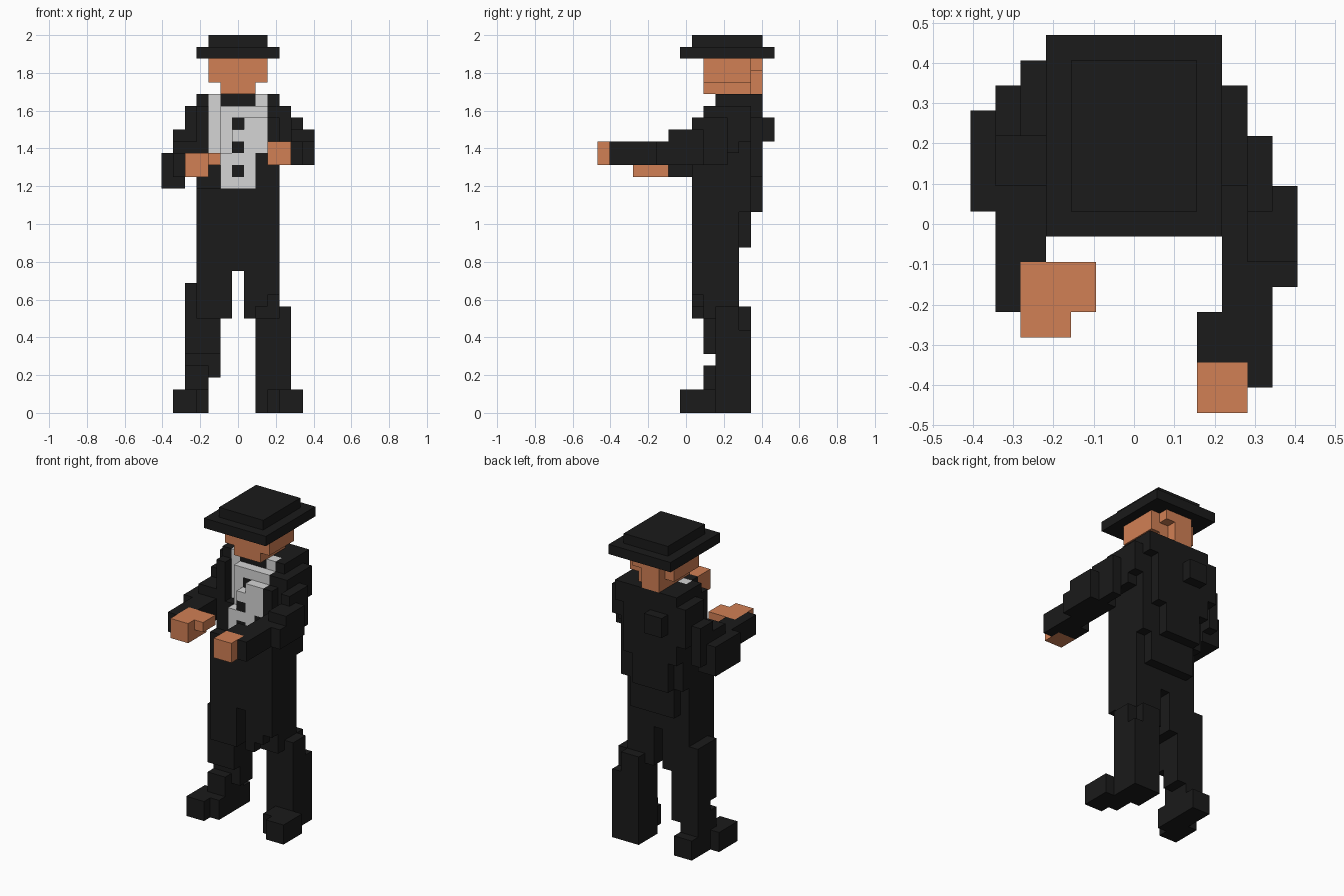
import bpy, bmesh, math
from mathutils import Vector
from itertools import product

if "Cube" in bpy.data.objects:
    bpy.data.objects.remove(bpy.data.objects["Cube"])

U = 1 / 16                      # edge of one block
ORIGIN = Vector((6.5, 7.5, 0))  # grid centre on the ground
grid = {}                       # block position -> part name


def material(name, rgb):
    m = bpy.data.materials.new(name)
    m.diffuse_color = (*rgb, 1)
    m.use_nodes = True
    m.node_tree.nodes["Principled BSDF"].inputs["Base Color"].default_value = m.diffuse_color
    return m


BLACK = material("black cloth", (0.0105, 0.0105, 0.0105))
SKIN = material("skin", (0.64, 0.215, 0.09))
GREY = material("light grey cloth", (0.66, 0.66, 0.66))


def block(part, x, y, z):
    """Fill a cuboid of blocks, each range given as (start, end)."""
    for cell in product(range(*x), range(*y), range(*z)):
        grid[cell] = part


def carve(x, y, z):
    """Remove a cuboid of blocks."""
    for cell in product(range(*x), range(*y), range(*z)):
        grid.pop(cell, None)


def mirror(x):
    """Reflect a range across the body."""
    return 13 - x[1], 13 - x[0]


# Coat: chest steps back toward the neck, tails narrow downward
WIDE = (3, 10)
for step in range(3):
    block("coat", WIDE, (8 + step, 14), (20, 25 + step))
block("coat", WIDE, (8, 13), (17, 20))
block("coat", (4, 8), (13, 14), (17, 20))
block("coat", (4, 9), (12, 13), (14, 17))
block("coat", (4, 6), (14, 15), (23, 25))

# The chest is turned, so one side sits further back
carve((3, 5), (8, 9), (19, 27))
carve((4, 5), (9, 10), (22, 27))
carve((5, 6), (8, 9), (22, 27))
carve((6, 7), (8, 9), (24, 27))
carve((9, 10), (13, 14), (20, 25))

# Shirt front and buttons: the exposed chest blocks near the middle
for x, y, z in list(grid):
    off = abs(x - 6)
    exposed = (x, y - 1, z) not in grid and y < 11
    collar_gap = z == 26 and off < 2
    if exposed and not collar_gap and ((off < 2 and z >= 19) or (off == 2 and z >= 22)):
        is_button = off == 0 and z in (20, 22, 24)
        grid[x, y, z] = "buttons" if is_button else "shirt_front"

# Trousers with a split between the thighs
THIGH = (3, 6)
block("trousers", WIDE, (8, 12), (12, 17))
for x in (THIGH, mirror(THIGH)):
    block("trousers", x, (8, 12), (8, 12))
carve((9, 10), (8, 9), (8, 10))
carve((8, 9), (8, 9), (8, 9))

# Lower legs, one bent slightly forward
block("right_leg", (2, 3), (9, 12), (6, 11))
block("right_leg", (2, 5), (9, 12), (5, 9))
block("right_leg", (2, 5), (10, 12), (3, 5))
block("right_leg", (2, 4), (9, 12), (2, 4))
block("left_leg", (8, 11), (10, 13), (2, 9))
carve((10, 11), (12, 13), (7, 9))

# Shoes turned outward
TOE = (1, 3)
block("right_shoe", TOE, (7, 10), (0, 2))
block("right_shoe", (2, 4), (8, 13), (0, 2))
block("left_shoe", mirror(TOE), (7, 10), (0, 2))
block("left_shoe", (9, 10), (8, 13), (0, 2))
block("left_shoe", (8, 11), (10, 13), (0, 2))

# Upper sleeves descend in steps from shoulder to elbow
block("right_sleeve", (2, 3), (11, 14), (22, 26))
block("right_sleeve", (1, 2), (11, 13), (20, 24))
block("right_sleeve", (1, 3), (9, 11), (20, 23))
block("right_sleeve", (0, 2), (8, 12), (19, 22))
for i in range(2):
    block("left_sleeve", (10 + i, 11 + i), (9 - i, 12 - i), (22 - i, 26 - i))
block("left_sleeve", (10, 11), (12, 13), (23, 26))

# Forearms reach forward
block("right_sleeve", (1, 3), (6, 9), (20, 22))
block("right_sleeve", (1, 2), (4, 6), (20, 22))
block("left_sleeve", (11, 13), (6, 9), (21, 24))
block("left_sleeve", (12, 13), (5, 6), (21, 23))
block("left_sleeve", (10, 12), (2, 9), (21, 23))
block("left_sleeve", (11, 12), (6, 9), (21, 24))
block("left_sleeve", (11, 12), (1, 2), (21, 23))
block("left_sleeve", (9, 10), (2, 4), (21, 23))

# Hands, one with a thumb
block("right_hand", (2, 4), (3, 6), (20, 22))
block("right_hand", (4, 5), (4, 6), (21, 22))
block("left_hand", (9, 11), (0, 2), (21, 23))

# Head with narrow jaw and nape, then the two hat tiers
block("head", (4, 9), (9, 13), (28, 30))
block("head", (5, 8), (9, 13), (27, 28))
block("head", (5, 8), (13, 14), (29, 30))
block("head", (5, 7), (13, 14), (27, 29))
for tier in range(2):
    block("hat", (3 + tier, 10 - tier), (7 + tier, 15 - tier), (30 + tier, 31 + tier))


def build_part(name, mat):
    """Make the outer faces of every block in one part."""
    bm = bmesh.new()
    for cell, owner in grid.items():
        if owner != name:
            continue
        for axis, side in product(range(3), (0, 1)):
            near = list(cell)
            near[axis] += 2 * side - 1
            if tuple(near) in grid:
                continue
            corners = []
            for da, db in ((0, 0), (1, 0), (1, 1), (0, 1)):
                p = Vector(cell)
                p[axis] += side
                p[(axis + 1) % 3] += da
                p[(axis + 2) % 3] += db
                corners.append(bm.verts.new((p - ORIGIN) * U))
            bm.faces.new(corners if side else corners[::-1])
    bmesh.ops.remove_doubles(bm, verts=bm.verts, dist=0.001)
    bmesh.ops.dissolve_limit(bm, angle_limit=math.radians(1),
                             verts=bm.verts, edges=bm.edges)
    mesh = bpy.data.meshes.new(name)
    bm.to_mesh(mesh)
    bm.free()
    mesh.materials.append(mat)
    bpy.context.collection.objects.link(bpy.data.objects.new(name, mesh))


# One object per part, black unless it is skin or shirt
COLOURS = {"head": SKIN, "right_hand": SKIN, "left_hand": SKIN, "shirt_front": GREY}
for part in sorted(set(grid.values())):
    build_part(part, COLOURS.get(part, BLACK))
